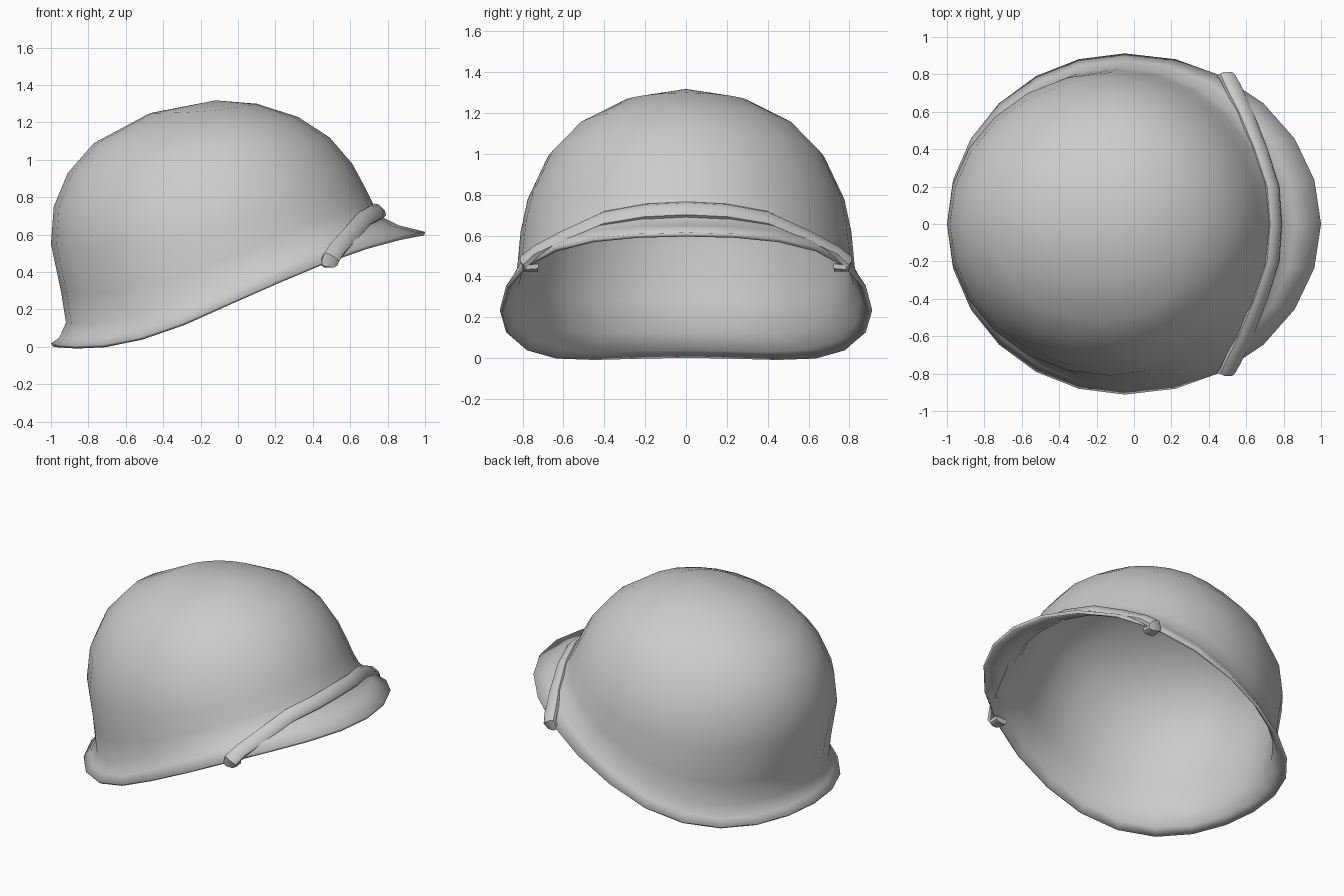
import bpy, bmesh, math
from mathutils import Vector

if "Cube" in bpy.data.objects:
    bpy.data.objects.remove(bpy.data.objects["Cube"])

SEG = 24


def make_object(name, bm):
    bmesh.ops.recalc_face_normals(bm, faces=bm.faces)
    mesh = bpy.data.meshes.new(name)
    bm.to_mesh(mesh)
    bm.free()
    ob = bpy.data.objects.new(name, mesh)
    bpy.context.collection.objects.link(ob)
    return ob


def smooth(ob, angle):
    bpy.ops.object.select_all(action='DESELECT')
    ob.select_set(True)
    bpy.context.view_layer.objects.active = ob
    bpy.ops.object.shade_smooth_by_angle(angle=math.radians(angle))


# Helmet rings, rim to crown: front x,z / side x,y,z / back x,z / S-bend of the rim line
rings = [
    (1.00, .615, -.05, .912, .235, -1.00, .018, .15),
    (.86, .65, -.06, .875, .29, -.955, .05, .15),
    (.77, .695, -.08, .838, .36, -.92, .13, .14),
    (.725, .76, -.10, .825, .46, -.945, .29, .10),
    (.67, .87, -.13, .81, .62, -1.00, .55, .05),
    (.61, .98, -.14, .775, .78, -.985, .75, 0),
    (.49, 1.12, -.14, .675, .99, -.91, .93, 0),
    (.32, 1.23, -.15, .53, 1.14, -.77, 1.09, 0),
    (.10, 1.30, -.15, .30, 1.262, -.47, 1.25, 0),
]


def ring_point(r, t):
    xf, zf, xs, ys, zs, xb, zb, bend = r
    c, s = math.cos(t), math.sin(t)
    x = xs + c * ((xf - xs) if c > 0 else (xs - xb))
    z = zs + (zf - zb) / 2 * c + ((zf + zb) / 2 - zs) * c * c + bend * c * s * s
    return Vector((x, ys * s, max(z, .006)))


# Helmet shell with flared brim
bm = bmesh.new()
loops = [[bm.verts.new(ring_point(r, 2 * math.pi * i / SEG)) for i in range(SEG)]
         for r in rings]
for a, b in zip(loops, loops[1:]):
    for i in range(SEG):
        j = (i + 1) % SEG
        bm.faces.new((a[i], a[j], b[j], b[i]))
apex = bm.verts.new((-.12, 0, 1.318))
for i in range(SEG):
    bm.faces.new((loops[-1][i], loops[-1][(i + 1) % SEG], apex))
shell = make_object("helmet_shell", bm)
solid = shell.modifiers.new("thickness", 'SOLIDIFY')
solid.thickness = .02
solid.offset = -1
smooth(shell, 50)

# Strap over the brim: half path (position, outward normal), mirrored in y
half = [
    ((.755, 0, .73), (.7, 0, .7)),
    ((.74, .2, .72), (.68, .15, .7)),
    ((.675, .4, .685), (.6, .35, .7)),
    ((.595, .6, .595), (.45, .5, .7)),
    ((.53, .735, .525), (.3, .6, .7)),
    ((.50, .795, .478), (.15, 1, .15)),
    ((.487, .785, .445), (0, .6, -.8)),
    ((.485, .725, .445), (0, .15, -1)),
]
flip = lambda v: (v[0], -v[1], v[2])
path = [(flip(p), flip(n)) for p, n in reversed(half[1:])] + half
section = [(-.045, -.018), (-.045, .006), (-.024, .02),
           (.024, .02), (.045, .006), (.045, -.018)]
bm = bmesh.new()
loops = []
for k, (p, n) in enumerate(path):
    ahead = Vector(path[min(k + 1, len(path) - 1)][0])
    tangent = (ahead - Vector(path[max(k - 1, 0)][0])).normalized()
    n = Vector(n)
    n = (n - tangent * n.dot(tangent)).normalized()
    w = n.cross(tangent)
    loops.append([bm.verts.new(Vector(p) + w * u + n * v) for u, v in section])
m = len(section)
for a, b in zip(loops, loops[1:]):
    for i in range(m):
        j = (i + 1) % m
        bm.faces.new((a[i], a[j], b[j], b[i]))
bm.faces.new(loops[0])
bm.faces.new(loops[-1])
smooth(make_object("brim_strap", bm), 50)
